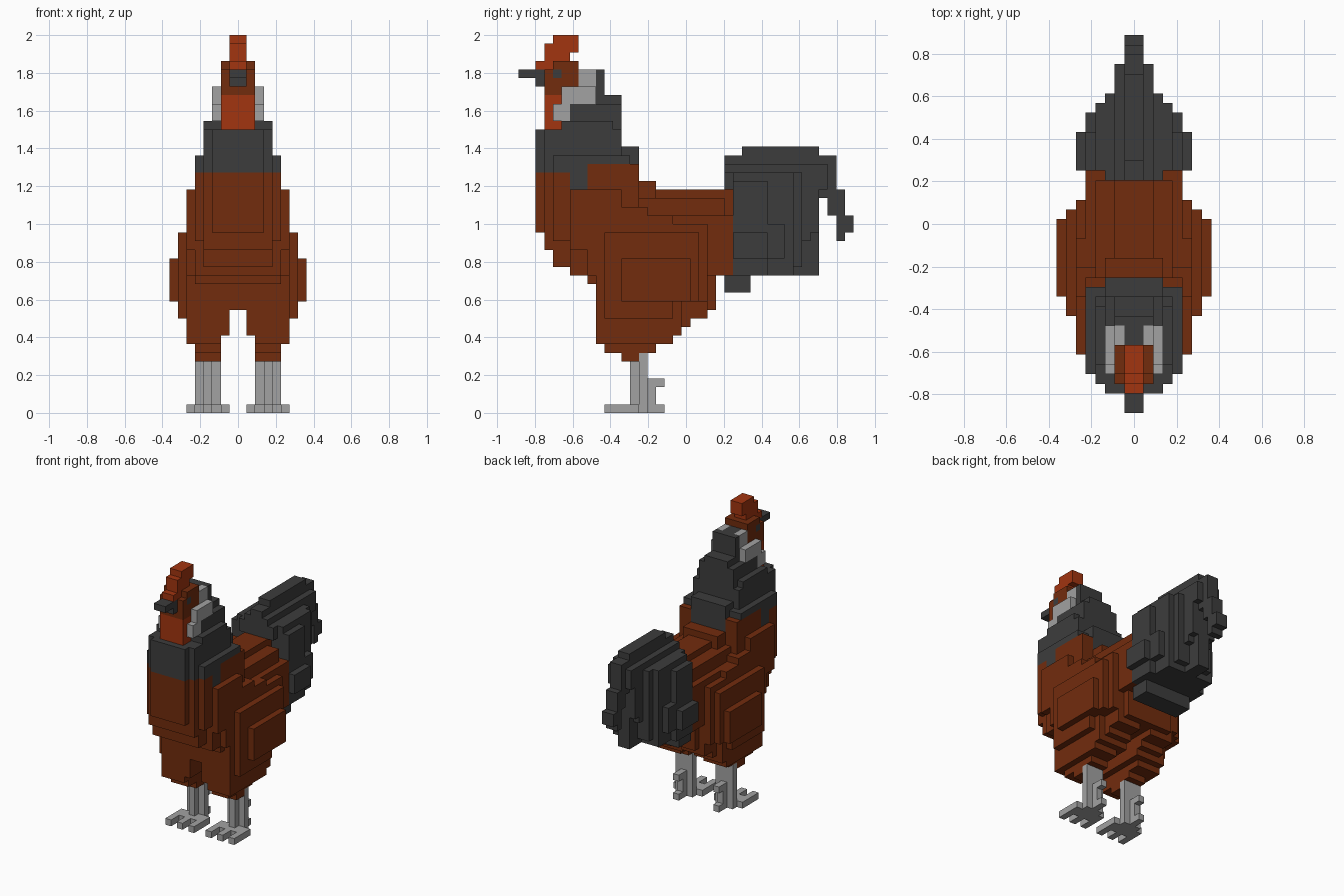
import bpy, bmesh

if "Cube" in bpy.data.objects:
    bpy.data.objects.remove(bpy.data.objects["Cube"])

V = 2 / 44          # one block
J0 = 19.5           # block row lying at y = 0


def material(name, rgb):
    m = bpy.data.materials.new(name)
    m.diffuse_color = (*rgb, 1)
    m.use_nodes = True
    m.node_tree.nodes["Principled BSDF"].inputs["Base Color"].default_value = m.diffuse_color
    return m


BROWN = material("russet brown", (0.168, 0.025, 0.004))
RED = material("comb red", (0.36, 0.035, 0.005))
DARK = material("charcoal", (0.046, 0.046, 0.046))
GREY = material("light grey", (0.36, 0.36, 0.36))

cells = {}          # right half only: (i, j, k) -> part name
parts = {}          # part name -> material


def part(name, mat, boxes):
    """Fill boxes (x0, x1, y0, y1, z0, z1) in blocks; later parts overwrite."""
    parts[name] = mat
    for a, b, c, d, e, f in boxes:
        for i in range(a, b):
            for j in range(c, d):
                for k in range(e, f):
                    cells[i, j, k] = name


# chest and shoulders
part("chest", BROWN, [
    (0, 3, 2, 9, 21, 28), (0, 4, 3, 9, 19, 28), (0, 4, 4, 10, 17, 20),
    (0, 5, 4, 14, 20, 29), (0, 5, 6, 10, 16, 20), (0, 5, 8, 12, 15, 16),
    (0, 6, 6, 12, 19, 26), (0, 6, 8, 12, 16, 20),
    (0, 3, 13, 14, 20, 29), (0, 3, 14, 16, 20, 27),
])

# torso, stepped out sideways to the folded wings
part("body", BROWN, [
    (0, 2, 14, 25, 16, 26), (0, 4, 10, 24, 16, 25), (0, 5, 9, 25, 16, 23),
    (0, 5, 9, 22, 12, 16), (0, 4, 9, 23, 12, 16),
    (0, 6, 11, 15, 18, 24), (0, 6, 11, 18, 18, 23), (0, 6, 9, 22, 13, 22),
])
part("wing", BROWN, [
    (6, 7, 10, 21, 13, 21), (6, 7, 10, 18, 11, 13), (7, 8, 12, 20, 13, 18),
])

# thighs
part("thighs", BROWN, [
    (1, 6, 9, 19, 9, 13), (1, 5, 9, 20, 10, 12), (1, 5, 9, 22, 11, 12),
    (2, 6, 9, 18, 8, 9), (2, 5, 10, 16, 7, 8), (2, 5, 12, 14, 6, 7),
])

# dark hackle feathers on the neck
part("neck", DARK, [
    (0, 3, 2, 8, 28, 33), (0, 4, 3, 12, 28, 33), (0, 5, 4, 13, 29, 30),
    (0, 5, 4, 8, 28, 30), (0, 5, 6, 8, 26, 29), (0, 3, 8, 14, 29, 31),
    (0, 3, 13, 14, 27, 29), (0, 4, 5, 11, 30, 34), (0, 3, 6, 12, 31, 36),
    (0, 2, 6, 12, 33, 37), (0, 2, 6, 10, 36, 40),
])
part("neck_patches", GREY, [
    (1, 3, 5, 9, 36, 38), (2, 3, 4, 6, 34, 36), (1, 2, 7, 9, 38, 40),
])

# head
part("head", BROWN, [(0, 2, 3, 7, 37, 40), (0, 2, 4, 7, 40, 41)])
part("wattle", RED, [(0, 2, 3, 5, 33, 37)])
part("comb", RED, [
    (0, 1, 4, 7, 43, 44), (0, 1, 3, 7, 42, 43),
    (0, 1, 3, 6, 41, 42), (0, 1, 2, 4, 40, 41),
])
part("beak", DARK, [(0, 1, 0, 3, 39, 40), (0, 1, 2, 3, 38, 39)])
part("eyes", DARK, [(1, 2, 4, 5, 39, 40)])

# tail, narrowing upwards and backwards
part("tail", DARK, [
    (0, 1, 26, 35, 16, 31), (0, 1, 24, 37, 26, 30), (0, 1, 25, 35, 21, 30),
    (0, 2, 24, 36, 26, 29), (0, 2, 25, 35, 21, 28), (0, 2, 25, 34, 20, 21),
    (0, 2, 25, 33, 17, 20), (0, 2, 25, 32, 16, 17),
    (0, 3, 24, 33, 26, 28), (0, 3, 25, 33, 17, 28),
    (0, 4, 25, 32, 16, 28), (0, 5, 25, 29, 16, 27), (0, 5, 25, 31, 18, 22),
    (5, 6, 25, 29, 18, 21), (0, 4, 24, 27, 14, 16),
])
part("tail_plume", DARK, [
    (0, 1, 35, 37, 25, 26), (0, 1, 36, 38, 23, 26),
    (0, 1, 37, 39, 21, 23), (0, 1, 37, 38, 20, 21),
])

# legs with three front toes, a back toe and a spur
part("legs", GREY, [
    (3, 4, 13, 16, 1, 4), (3, 4, 13, 15, 1, 6), (2, 5, 14, 15, 1, 7),
    (3, 4, 15, 17, 3, 4),
])
part("feet", GREY, [
    (1, 6, 12, 14, 0, 1), (2, 5, 14, 15, 0, 1), (3, 4, 10, 17, 0, 1),
    (1, 2, 10, 12, 0, 1), (5, 6, 10, 12, 0, 1),
])


def skin(name, mat):
    """Mesh the exposed block faces of one part and mirror it."""
    bm = bmesh.new()
    verts = {}
    for (i, j, k), owner in cells.items():
        if owner != name:
            continue
        for axis in range(3):
            for side in (0, 1):
                n = [i, j, k]
                n[axis] += 2 * side - 1
                if n[0] < 0 or tuple(n) in cells:
                    continue
                loop = []
                for u, w in ((0, 0), (1, 0), (1, 1), (0, 1)):
                    p = [i, j, k]
                    p[axis] += side
                    p[(axis + 1) % 3] += u
                    p[(axis + 2) % 3] += w
                    p = tuple(p)
                    if p not in verts:
                        verts[p] = bm.verts.new((p[0] * V, (p[1] - J0) * V, p[2] * V))
                    loop.append(verts[p])
                bm.faces.new(loop if side else loop[::-1])
    bmesh.ops.dissolve_limit(bm, angle_limit=0.01, verts=bm.verts[:], edges=bm.edges[:])
    mesh = bpy.data.meshes.new(name)
    bm.to_mesh(mesh)
    bm.free()
    mesh.materials.append(mat)
    ob = bpy.data.objects.new(name, mesh)
    bpy.context.collection.objects.link(ob)
    ob.modifiers.new("mirror", 'MIRROR').use_axis[0] = True


for part_name, part_mat in parts.items():
    skin(part_name, part_mat)
